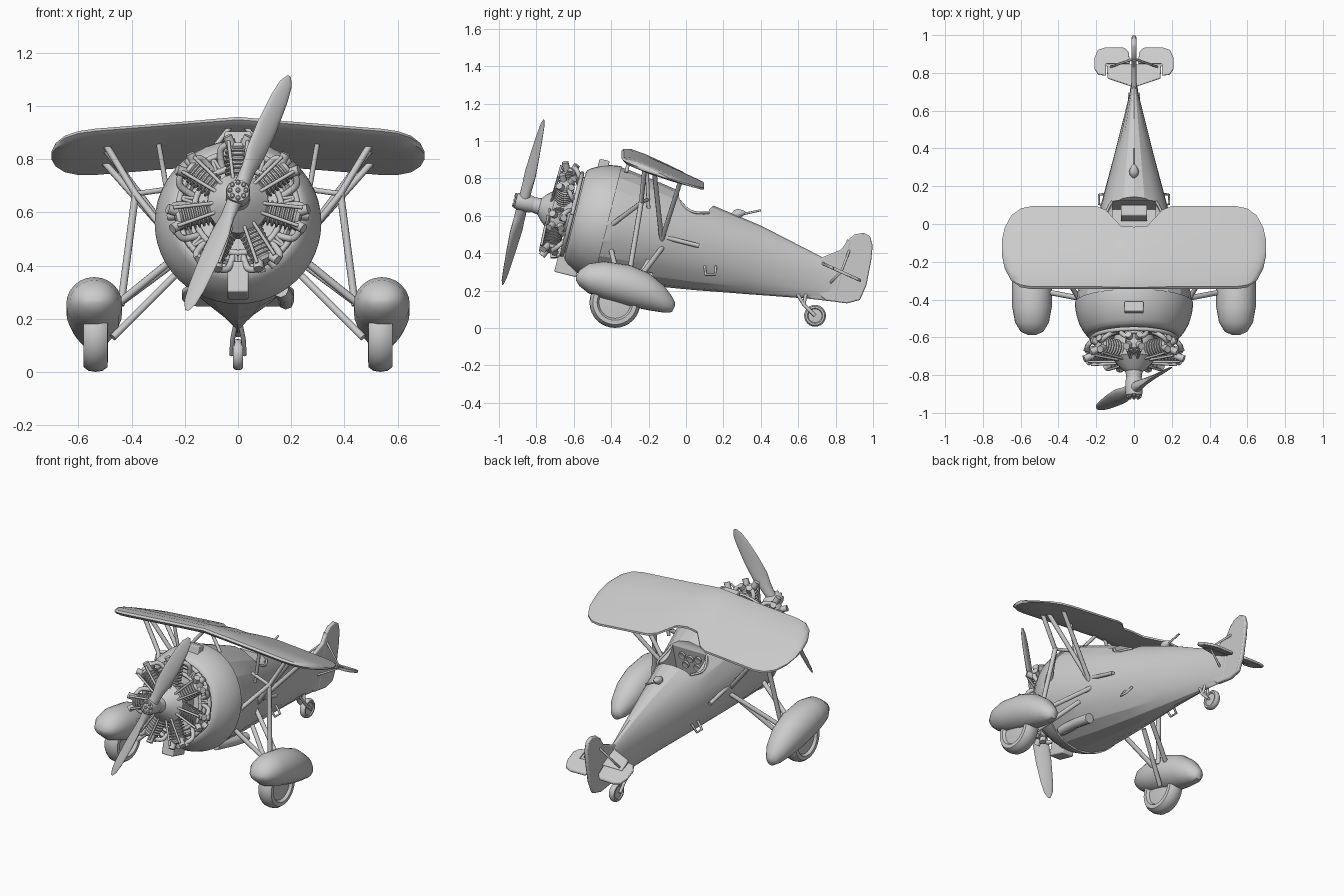
import bpy, bmesh
from math import sin, cos, pi, radians
from mathutils import Matrix, Vector

if "Cube" in bpy.data.objects:
    bpy.data.objects.remove(bpy.data.objects["Cube"])

I = Matrix.Identity(4)
R, T = Matrix.Rotation, Matrix.Translation
# Tilted aircraft frame: origin at propeller hub, y towards the tail
A = T((0, -.86, .67)) @ R(radians(-14), 4, 'X')
AY = A @ R(radians(-90), 4, 'X')      # lathe axis along the fuselage
ANGLE = {}

def loft(name, rings, M=I, angle=35, bevel=0):
    bm = bmesh.new()
    vs = [[bm.verts.new(M @ Vector(p)) for p in ring] for ring in rings]
    for a, b in zip(vs, vs[1:]):
        for i in range(len(a)):
            j = (i + 1) % len(a)
            bm.faces.new((a[i], a[j], b[j], b[i]))
    bm.faces.new(vs[0][::-1])
    bm.faces.new(vs[-1])
    bmesh.ops.recalc_face_normals(bm, faces=bm.faces)
    me = bpy.data.meshes.new(name)
    bm.to_mesh(me)
    bm.free()
    ob = bpy.data.objects.new(name, me)
    bpy.context.collection.objects.link(ob)
    ANGLE[ob.name] = angle
    if bevel:
        m = ob.modifiers.new('bevel', 'BEVEL')
        m.width, m.segments = bevel, 2
    return ob

def circle(r, h, n):
    return [(r * cos(2 * pi * i / n), r * sin(2 * pi * i / n), h) for i in range(n)]

def lathe(name, prof, M=I, n=24, angle=35):
    return loft(name, [circle(r, h, n) for r, h in prof], M, angle)

def oval(x, y, hw, top, bot, n):
    return [(x + hw * cos(2 * pi * i / n), y,
             (top if sin(2 * pi * i / n) > 0 else bot) * sin(2 * pi * i / n)) for i in range(n)]

def box(name, lo, hi, M=I, bevel=.006):
    q = [(lo[0], lo[1]), (hi[0], lo[1]), (hi[0], hi[1]), (lo[0], hi[1])]
    return loft(name, [[(x, y, z) for x, y in q] for z in (lo[2], hi[2])], M, 35, bevel)

def rods(name, paths, r, M=I, mirror=False, smooth=False):
    cu = bpy.data.curves.new(name, 'CURVE')
    cu.dimensions, cu.bevel_depth, cu.bevel_resolution, cu.use_fill_caps = '3D', r, 2, True
    for sx in ((1, -1) if mirror else (1,)):
        for path in paths:
            sp = cu.splines.new('NURBS' if smooth else 'POLY')
            sp.points.add(len(path) - 1)
            for p, co in zip(sp.points, path):
                p.co = (*(M @ Vector((co[0] * sx, co[1], co[2]))), 1)
            if smooth:
                sp.use_endpoint_u, sp.order_u, sp.resolution_u = True, 3, 4
    ob = bpy.data.objects.new(name, cu)
    bpy.context.collection.objects.link(ob)

def cut(ob, cutter):
    m = ob.modifiers.new('cut', 'BOOLEAN')
    m.object, m.operation, m.solver = cutter, 'DIFFERENCE', 'EXACT'
    bpy.context.view_layer.objects.active = ob
    bpy.ops.object.modifier_apply(modifier=m.name)
    bpy.data.objects.remove(cutter)

# Fuselage: rounded nose cowl and faceted tapering body
lathe('nose_cowl', [(.1, .275), (.19, .275), (.2, .262), (.212, .275), (.235, .275), (.248, .28),
                    (.265, .30), (.293, .35), (.307, .40), (.313, .44), (.313, .455)], AY, 48)
body = loft('fuselage', [oval(0, s, w, t, b, 20) for s, w, t, b in (
    (.44, .307, .309, .309), (.5, .303, .304, .3), (.7, .25, .275, .277), (.985, .177, .228, .235),
    (1.25, .108, .187, .19), (1.6, .022, .105, .13), (1.72, .012, .07, .115))], A, 17)
# Cockpit: rounded side dip plus a deep well
cut(body, lathe('dip_cutter', [(.1, -.4), (.1, .4)], A @ T((0, .885, .265)) @ R(pi / 2, 4, 'Y'), 32))
cut(body, box('well_cutter', (-.115, .8, 0), (.115, .965, .4), A, 0))
box('seat', (-.07, .9, 0), (.07, .96, .13), A)
for i, (x, t) in enumerate(((0, .15), (-.055, .16), (.055, .16), (-.04, .1), (.04, .1))):
    lathe('gauge', [(.022, .795), (.022, .812), (.016, .81)], AY @ T((x, -t, 0)), 16)
rods('cockpit_rim', [[(.115, .965, .185), (.14, .93, .175), (.15, .885, .168), (.14, .84, .178), (.12, .8, .21)]],
     .007, A, True, True)
# Aerial mast on the rear deck
lathe('mast_base', [(.004, -.03), (.022, -.01), (.026, .01), (.015, .035), (.004, .05)],
      T((0, .27, .61)) @ R(radians(-80), 4, 'X'), 16)
rods('mast', [[(0, .24, .595), (0, .4, .63)]], .006)

# Wing: aerofoil sections with drooping tips and centre cut-out
foil = ((0, 0), (.03, .014), (.15, .028), (.4, .028), (.75, .016), (1, .006),
        (1, -.006), (.7, -.016), (.3, -.022), (.05, -.016))
half = [(.07, -.345, -.01, 1), (.15, -.345, .075, 1), (.2, -.345, .095, 1), (.54, -.345, .095, 1),
        (.6, -.335, .082, .95), (.65, -.3, .045, .85), (.685, -.235, -.02, .65), (.7, -.16, -.09, .3)]
spans = [(-x, a, b, k) for x, a, b, k in half[::-1]] + [(0, -.345, -.015, 1)] + half
def section(x, le, te, k):
    ys = [(le + f * (te - le), o * k) for f, o in foil]
    return [(x, y, .948 - .36 * (y + .345) - .08 * abs(x) + o) for y, o in ys]
loft('wing', [section(*s) for s in spans], I, 40)

# Wing struts and undercarriage legs
rods('wing_strut', [[(.5, -.22, .86), (.385, -.24, .67), (.29, -.4, .55)],
                    [(.5, -.03, .785), (.22, -.13, .47)], [(.5, -.17, .84), (.22, -.13, .47)]], .013, I, True)
rods('cabane_strut', [[(.3, -.21, .87), (.26, -.2, .64)], [(.385, -.24, .67), (.24, -.2, .69)],
                      [(.03, -.3, .92), (.1, -.32, .83)]], .01, I, True)
rods('undercarriage_leg', [[(.385, -.24, .67), (.44, -.31, .25)], [(.2, -.12, .44), (.47, -.27, .24)],
                           [(.25, -.4, .42), (.46, -.36, .25)], [(.24, -.2, .36), (.47, -.33, .13)]], .014, I, True)

# Main wheels and teardrop spats
tyre = [(.03, -.035), (.085, -.03), (.095, -.046), (.118, -.045), (.132, -.026), (.136, 0)]
tyre += [(r, -h) for r, h in tyre[-2::-1]]
spat = ((-.588, .275, .255, .02), (-.57, .31, .225, .06), (-.52, .345, .185, .09), (-.44, .357, .155, .105),
        (-.3, .337, .115, .105), (-.2, .295, .095, .09), (-.12, .23, .083, .065), (-.075, .17, .085, .035),
        (-.06, .14, .115, .012))
for sx in (1, -1):
    loft('wheel_spat', [[(sx * .54 + p[0], p[1], (t + b) / 2 + p[2])
         for p in oval(0, y, w, (t - b) / 2, (t - b) / 2, 24)] for y, t, b, w in spat], I, 50)
    lathe('wheel', tyre, T((sx * .535, -.38, .137)) @ R(pi / 2, 4, 'Y'), 32)

# Tail surfaces
fin = [(.66, .36), (.72, .375), (.83, .42), (.86, .465), (.9, .5), (.95, .51), (.985, .49), (.998, .44),
       (.99, .36), (.965, .23), (.93, .15), (.86, .132), (.75, .147), (.68, .2)]
loft('fin_and_rudder', [[(x, y, z) for y, z in fin] for x in (-.012, .012)], I, 35, .007)
rods('rudder_hinge', [[(0, .875, .47), (0, .79, .15)]], .0145)
def tail_plate(name, pts):
    loft(name, [[(x, y, .35 - .45 * (y - .72) + d) for x, y in pts] for d in (-.009, .009)], I, 35, .005)
for sx in (1, -1):
    tail_plate('stabiliser', [(sx * x, y) for x, y in ((0, .72), (.02, .73), (.14, .77), (.145, .845), (0, .845))])
    tail_plate('elevator', [(sx * x, y) for x, y in (
        (.148, .785), (.19, .79), (.21, .82), (.21, .88), (.19, .922), (.15, .935), (.05, .933),
        (.028, .91), (.02, .848), (.148, .848))])
rods('tail_brace', [[(0, .875, .42), (.13, .83, .3), (0, .77, .24)]], .007, I, True)

# Tail wheel
lathe('tail_wheel', [(r * .43, h * .4) for r, h in tyre], T((0, .69, .066)) @ R(pi / 2, 4, 'Y'), 24)
rods('tail_fork', [[(.024, .69, .066), (.02, .63, .125), (.005, .585, .2)], [(.02, .63, .125), (.005, .645, .2)]],
     .009, I, True)

# Side steps, exhaust, cooler and intake box
rods('side_step', [[(.15, .1, .33), (.185, .105, .285), (.185, .155, .285), (.15, .16, .33)]], .007, I, True)
rods('exhaust_rod', [[(.22, -.15, .495), (.215, .07, .44)]], .012, I, True)
rods('belly_exhaust', [[(.16, -.45, .31), (.18, -.3, .285), (.18, -.18, .265)]], .03)
box('oil_cooler', (-.04, .24, -.32), (.04, .36, -.2), A)
box('intake_box', (-.05, .33, .25), (.05, .385, .325), A)

# Radial engine: crankcase and collector ring
lathe('crankcase', [(.04, .04), (.045, .08), (.07, .1), (.1, .135), (.115, .15), (.115, .24), (.1, .29)], AY, 28)
for r in (.165, .225):
    rods('collector_ring', [[(r * cos(a * pi / 20), .258, r * sin(a * pi / 20)) for a in range(41)]], .012, A)
fins = [(.034, .08)]
for k in range(7):
    h = .1 + k * .017
    fins += [(.036, h), (.048, h + .003), (.048, h + .009), (.036, h + .012)]
fins += [(.044, .222), (.038, .236), (.015, .242)]
for i in range(7):
    C = A @ T((0, .19, 0)) @ R(2 * pi * i / 7, 4, 'Y')
    lathe('cylinder', fins, C, 20)
    rods('rocker_box', [[(.012, -.005, .2), (.04, -.035, .262)], [(.012, .01, .2), (.03, .03, .262)]], .019, C, True)
    rods('pushrod', [[(.018, -.055, .09), (.036, -.05, .24)]], .007, C, True)
    rods('intake_pipe', [[(.035, .02, .245), (.065, .035, .24), (.068, .06, .2), (.055, .08, .15)]], .013, C, True, True)
    rods('mount_rib', [[(.08, .068, .14), (.1, .068, .21)]], .008, C, True)

# Propeller with twisted blades and bolted hub
blade = ((0, .07, .07, 60), (.05, .06, .055, 58), (.1, .068, .042, 50), (.17, .092, .03, 40), (.28, .09, .022, 32),
         (.4, .072, .016, 26), (.46, .052, .011, 24), (.492, .016, .006, 22))
def blade_ring(r, c, t, tw):
    w, n = radians(tw), 14
    uv = [(c / 2 * cos(2 * pi * i / n), t / 2 * sin(2 * pi * i / n)) for i in range(n)]
    return [(u * cos(w) - v * sin(w), u * sin(w) + v * cos(w), r) for u, v in uv]
for k in (0, 180):
    loft('propeller_blade', [blade_ring(*b) for b in blade], A @ T((0, -.01, 0)) @ R(radians(23 + k), 4, 'Y'), 50)
lathe('propeller_hub', [(.02, -.055), (.042, -.05), (.046, -.03), (.046, .03), (.035, .06)], AY, 24)
for i in range(9):
    a, r = i * pi / 4, (.03 if i < 8 else 0)
    lathe('hub_bolt', [(.009, -.045), (.009, -.06), (.005, -.064)], AY @ T((r * cos(a), r * sin(a), 0)), 8)

# Shading
bpy.ops.object.select_all(action='DESELECT')
for ob in bpy.data.objects:
    if ob.type == 'MESH':
        bpy.context.view_layer.objects.active = ob
        ob.select_set(True)
        bpy.ops.object.shade_smooth_by_angle(angle=radians(ANGLE[ob.name]))
        ob.select_set(False)
